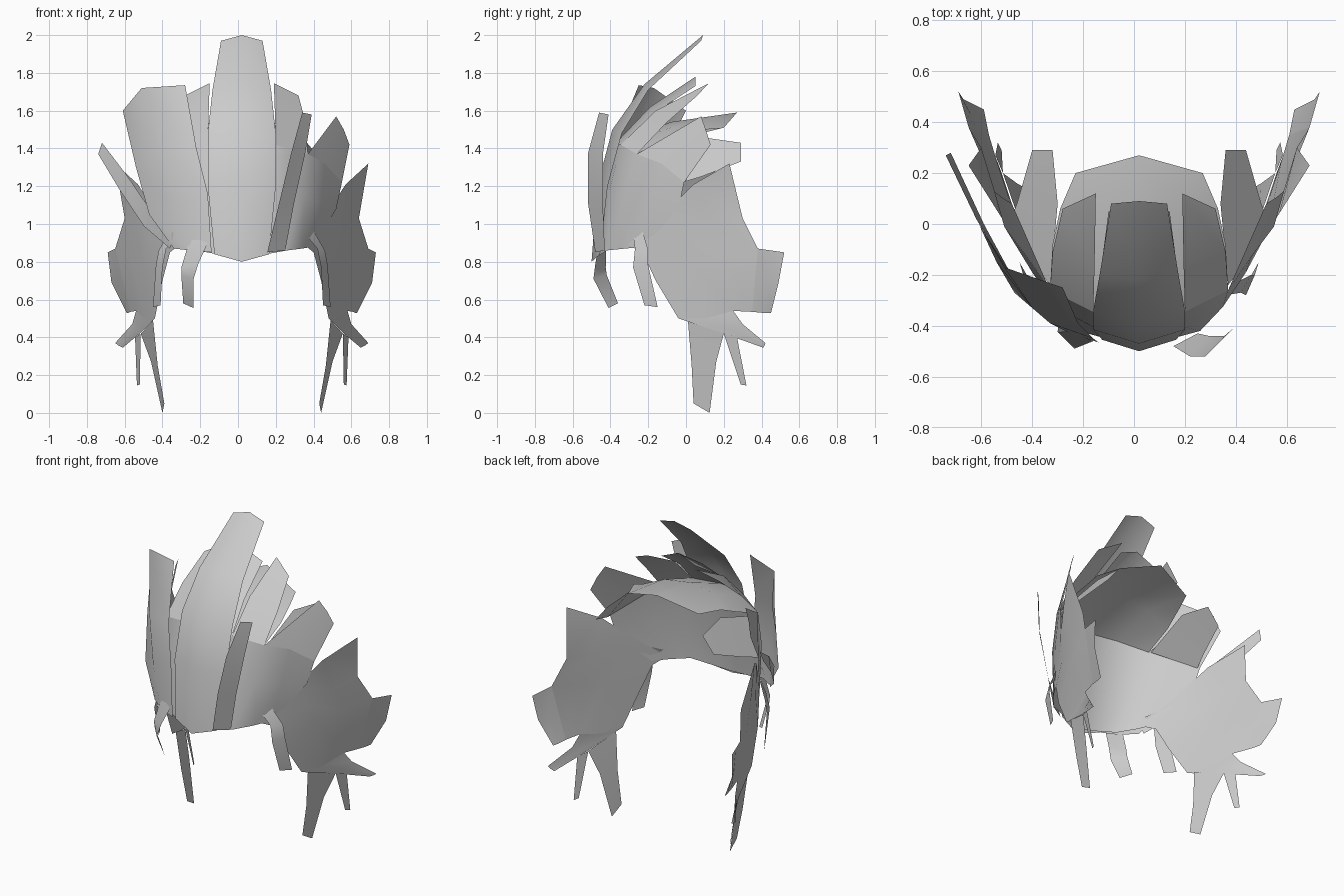
import bpy

CX = 0.02  # symmetry plane of the paired locks


def sheet(name, rows, pair=False):
    """Loft a thin open sheet through rows of points; optionally add its mirrored twin."""
    n = len(rows[0])
    verts = [p for r in rows for p in r]
    faces = [(i * n + j, i * n + j + 1, (i + 1) * n + j + 1, (i + 1) * n + j)
             for i in range(len(rows) - 1) for j in range(n - 1)]
    versions = [(name, verts)]
    if pair:
        versions = [(name + "_right", verts),
                    (name + "_left", [(2 * CX - x, y, z) for x, y, z in verts])]
    for nm, vs in versions:
        me = bpy.data.meshes.new(nm)
        me.from_pydata(vs, [], faces if nm[-5:] != "_left" else [f[::-1] for f in faces])
        me.polygons.foreach_set("use_smooth", [True] * len(me.polygons))
        bpy.context.collection.objects.link(bpy.data.objects.new(nm, me))


def symmetric(rows):
    """Complete half rows (centre outwards) to full rows."""
    return [[(2 * CX - x, y, z) for x, y, z in r[:0:-1]] + r for r in rows]


# front cap; every crown lock grows out of its upper rim
rim = [(.02, -.38, 1.42), (.20, -.345, 1.42), (.37, -.26, 1.37), (.46, -.13, 1.32), (.55, -.01, 1.22)]
sheet("front_cap", symmetric([
    rim,
    [(.02, -.44, 1.18), (.20, -.405, 1.18), (.35, -.325, 1.15), (.44, -.19, 1.10), (.52, -.04, 1.08)],
    [(.02, -.48, .82), (.15, -.45, .84), (.26, -.42, .86), (.34, -.32, .87), (.40, -.22, .88)]]))
sheet("crown_cap", symmetric([
    [(.02, .27, 1.59), (.27, .20, 1.51), (.33, .06, 1.50)],
    [(.02, -.08, 1.54), (.21, -.08, 1.51), (.36, -.08, 1.44)],
    rim[:3]]))

# tall centre lock and the shorter one behind it
sheet("centre_lock", symmetric([
    [(.02, .09, 2.0), (.13, .08, 1.97)],
    [(.02, -.22, 1.74), (.175, -.20, 1.71)],
    [(.02, -.39, 1.50), (.20, -.34, 1.48)],
    [(.02, -.47, 1.20), (.20, -.415, 1.20)],
    [(.02, -.50, .80), (.165, -.455, .84)]]))
sheet("rear_centre_lock", symmetric([
    [(.02, .05, 1.78), (.14, .05, 1.73)],
    [(.02, -.19, 1.62), (.17, -.18, 1.58)],
    [(.02, -.38, 1.42), (.20, -.345, 1.42)]]))

# paired crown locks
sheet("crown_lock", [
    [(.19, .12, 1.745), (.32, .06, 1.68)],
    [(.195, -.16, 1.60), (.36, -.11, 1.53)],
    rim[1:3]], pair=True)
sheet("temple_lock", [
    [(.52, .08, 1.57), (.56, .105, 1.50), (.59, .13, 1.42)],
    rim[2:]], pair=True)
sheet("back_lock", [
    [(.36, .29, 1.43), (.44, .29, 1.33)],
    [(.34, .08, 1.46), (.50, .08, 1.25)],
    [(.37, -.24, 1.36), (.54, -.02, 1.22)]], pair=True)

# wide side panels with flared rear tips
sheet("side_panel", [
    [(.35, -.31, .89), (.48, -.10, 1.07), (.57, .04, 1.21), (.69, .23, 1.32)],
    [(.40, -.23, .85), (.51, -.04, .93), (.585, .12, 1.00), (.64, .30, 1.03)],
    [(.44, -.16, .70), (.54, .05, .78), (.62, .22, .84), (.69, .38, .87)],
    [(.48, -.04, .50), (.53, .10, .50), (.58, .25, .54), (.61, .35, .535)]], pair=True)
sheet("side_flare", [
    [(.69, .38, .87), (.71, .45, .86), (.73, .52, .85)],
    [(.65, .365, .7025), (.68, .43, .69), (.71, .49, .69)],
    [(.61, .35, .535), (.62, .40, .53), (.63, .45, .53)]], pair=True)

# hanging spikes below the panels
sheet("rear_spike", [
    [(.48, -.04, .50), (.53, .10, .50), (.58, .25, .54)],
    [(.56, .20, .42), (.575, .24, .44), (.60, .30, .47)],
    [(.65, .41, .345), (.67, .415, .355), (.69, .42, .37)]], pair=True)
sheet("long_spike", [
    [(.49, .01, .49), (.555, .20, .42)],
    [(.465, .03, .25), (.50, .16, .27)],
    [(.43, .04, .05), (.44, .125, 0)]], pair=True)
sheet("thin_spike", [
    [(.555, .20, .42), (.585, .27, .40)],
    [(.56, .29, .15), (.575, .32, .145)]], pair=True)

# small curled sideburn locks
sheet("sideburn", [
    [(.36, -.28, .94), (.40, -.23, .965)],
    [(.42, -.27, .87), (.46, -.20, .86)],
    [(.44, -.28, .77), (.475, -.20, .78)],
    [(.45, -.22, .57), (.49, -.15, .56)]], pair=True)

# single fringe lock
sheet("fringe_lock", [
    [(-.25, -.42, .935), (-.16, -.46, .90)],
    [(-.30, -.425, .77), (-.21, -.48, .79)],
    [(-.30, -.42, .73), (-.235, -.49, .71)],
    [(-.29, -.36, .58), (-.235, -.41, .555)]])

# raised narrow strip on the right of the front
sheet("front_strip", [
    [(.34, -.46, 1.59), (.39, -.41, 1.58)],
    [(.28, -.52, 1.37), (.355, -.44, 1.37)],
    [(.22, -.52, 1.12), (.295, -.44, 1.10)],
    [(.155, -.48, .85), (.25, -.43, .86)]])

# broad flap and thin strip on the left of the front
sheet("front_flap", [
    [(-.61, .00, 1.60), (-.51, -.17, 1.72), (-.28, -.25, 1.735)],
    [(-.54, -.15, 1.30), (-.40, -.33, 1.40), (-.22, -.39, 1.40)],
    [(-.47, -.27, 1.05), (-.33, -.39, 1.10), (-.16, -.45, 1.16)],
    [(-.34, -.36, .87), (-.25, -.43, .86), (-.14, -.465, .85)]])
sheet("side_strip", [
    [(-.72, .28, 1.43), (-.74, .27, 1.37)],
    [(-.59, .00, 1.26), (-.62, .02, 1.17)],
    [(-.46, -.24, 1.07), (-.50, -.18, .99)],
    [(-.34, -.37, .95), (-.36, -.34, .87)]])
